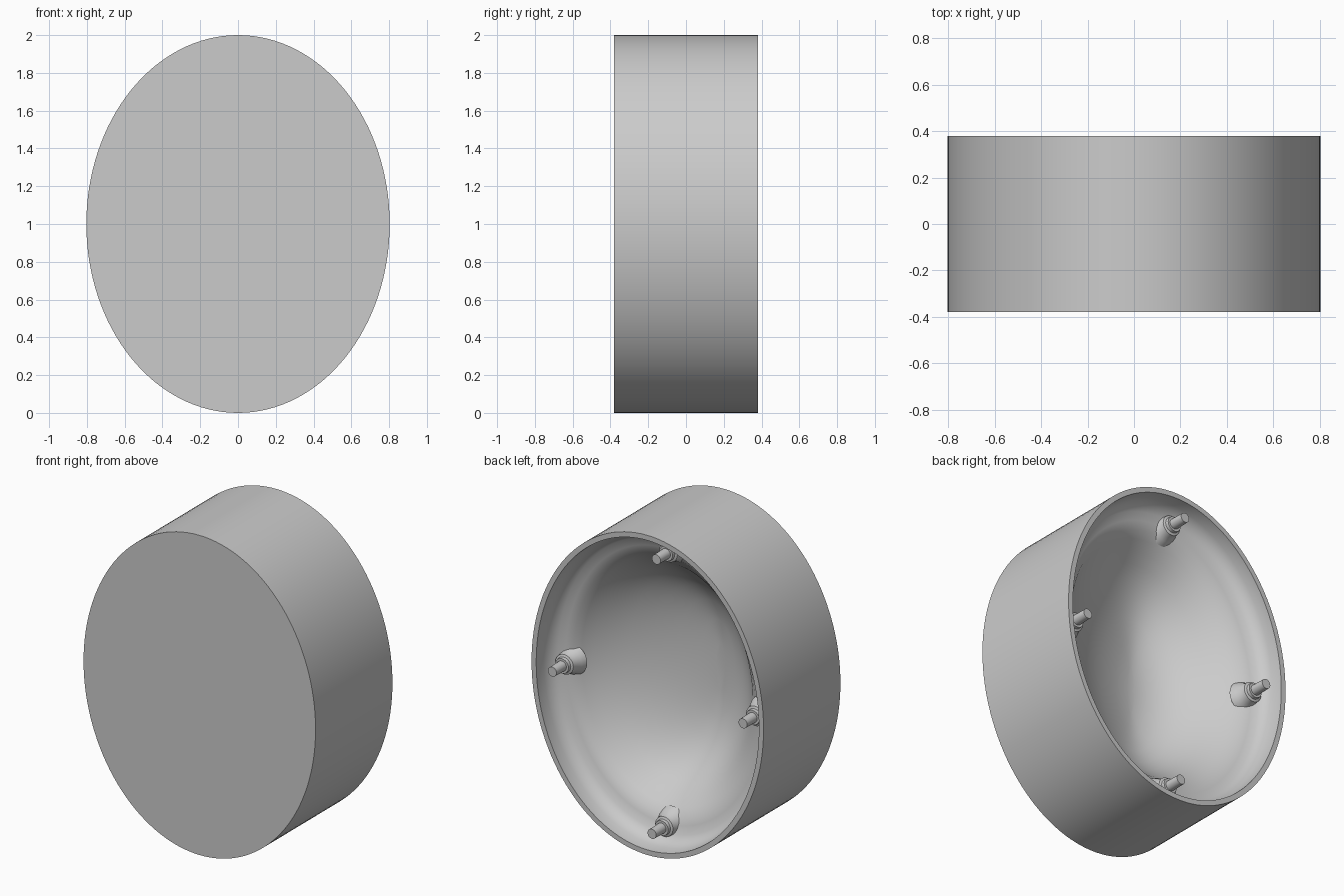
import bpy, bmesh
from math import cos, sin, tau, radians

if "Cube" in bpy.data.objects:
    bpy.data.objects.remove(bpy.data.objects["Cube"])

A, B, H = 0.803, 1.00, 0.38      # half width, half height, half depth
SEG = 128


def loft(name, sections, segs):
    """Skin a stack of ellipses (cx, cz, rx, rz, y); cap both ends."""
    bm = bmesh.new()
    rings = []
    for cx, cz, rx, rz, y in sections:
        rings.append([bm.verts.new((cx + rx * cos(tau * i / segs), y,
                                    cz + rz * sin(tau * i / segs)))
                      for i in range(segs)])
    for r0, r1 in zip(rings, rings[1:]):
        for i in range(segs):
            j = (i + 1) % segs
            bm.faces.new((r0[i], r0[j], r1[j], r1[i]))
    bm.faces.new(rings[0])
    bm.faces.new(rings[-1])
    bmesh.ops.recalc_face_normals(bm, faces=bm.faces)
    mesh = bpy.data.meshes.new(name)
    bm.to_mesh(mesh)
    bm.free()
    obj = bpy.data.objects.new(name, mesh)
    bpy.context.collection.objects.link(obj)
    bpy.ops.object.select_all(action='DESELECT')
    obj.select_set(True)
    bpy.context.view_layer.objects.active = obj
    bpy.ops.object.shade_smooth_by_angle(angle=radians(30))
    return obj


# Oval body: flat front, straight wall, thin rim
sections = [(0, 1, A, B, -H), (0, 1, A, B, H), (0, 1, A - 0.032, B - 0.032, H)]

# Hollow: centre x, half width, half height, depth below the rim.
# The floor runs down to a rounded keel, steeper on the -x side.
bowl = [(0, 0.768, 0.964, 0.07), (0, 0.75, 0.945, 0.115),
        (0, 0.72, 0.91, 0.145), (0, 0.68, 0.86, 0.16),
        (0, 0.64, 0.81, 0.18), (0.01, 0.60, 0.77, 0.22),
        (0.01, 0.55, 0.72, 0.27), (0, 0.49, 0.67, 0.33),
        (-0.02, 0.42, 0.61, 0.39), (-0.05, 0.33, 0.53, 0.45),
        (-0.08, 0.23, 0.43, 0.50), (-0.11, 0.12, 0.30, 0.535),
        (-0.12, 0.03, 0.15, 0.55)]
sections += [(cx, 1, rx, rz, H - d) for cx, rx, rz, d in bowl]
loft("oval_mould_body", sections, SEG)

# Stepped locating pegs: flared foot, collar, slim pin level with the rim
peg_profile = [(0.095, 0.21), (0.08, 0.175), (0.066, 0.15), (0.062, 0.12),
               (0.048, 0.115), (0.046, 0.095), (0.032, 0.095), (0.03, 0.0)]
pegs = {"top": (-0.06, 1.865), "bottom": (-0.03, 0.14),
        "left": (0.66, 0.97), "right": (-0.66, 1.0)}
for side, (x, z) in pegs.items():
    loft(f"peg_{side}", [(x, z, r, r, H - d) for r, d in peg_profile], 24)
